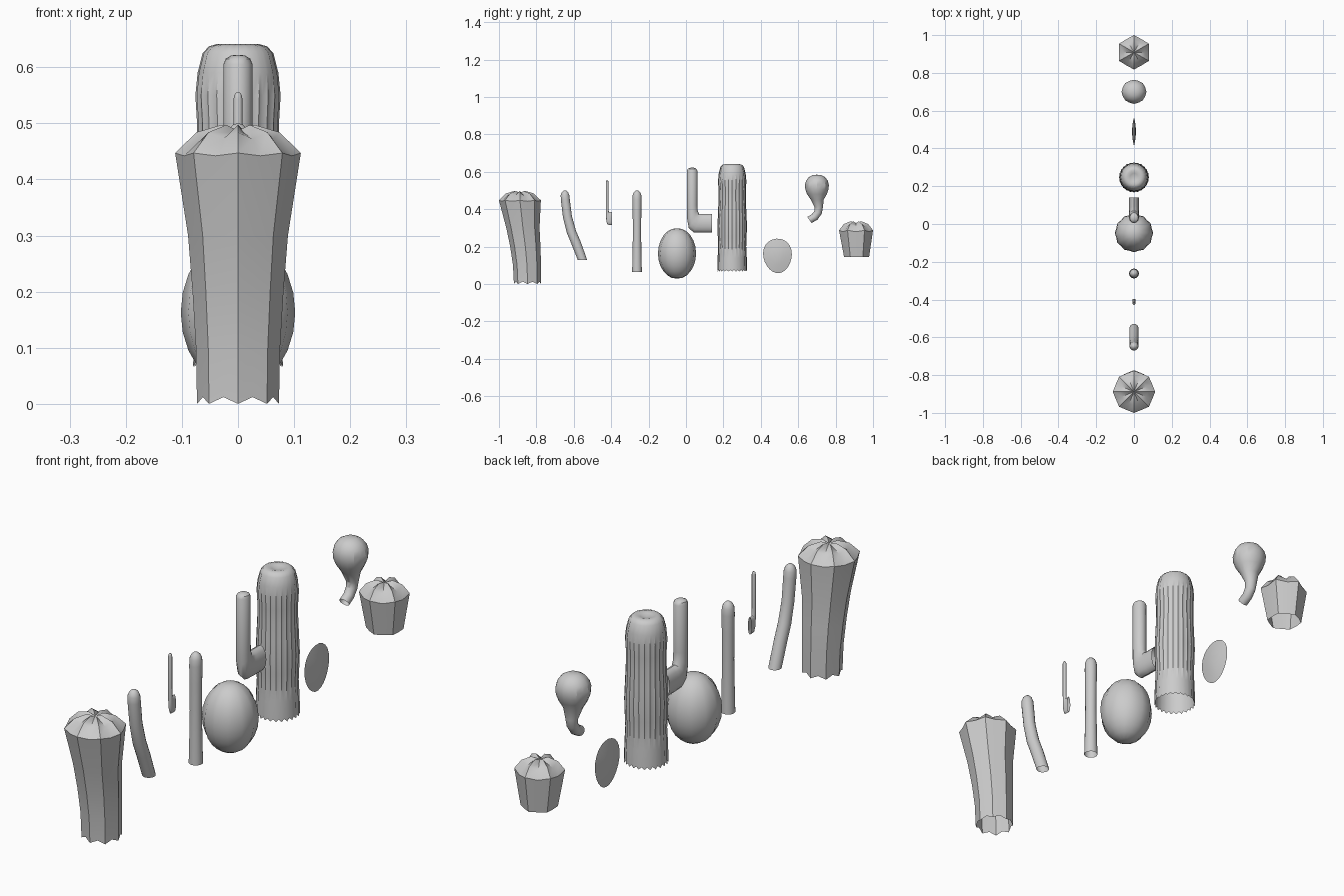
import bpy, bmesh
from math import sin, cos, pi, radians


def finish(bm, name, angle):
    me = bpy.data.meshes.new(name)
    bm.normal_update()
    bm.to_mesh(me)
    bm.free()
    ob = bpy.data.objects.new(name, me)
    bpy.context.collection.objects.link(ob)
    bpy.ops.object.select_all(action='DESELECT')
    ob.select_set(True)
    bpy.context.view_layer.objects.active = ob
    bpy.ops.object.shade_smooth_by_angle(angle=radians(angle))
    return ob


def loft(name, n, rings, top, bottom=None, angle=35):
    """Skin rings (y, z, rx, rs, tilt, valley factor, valley lift); odd points are rib valleys."""
    bm = bmesh.new()
    loops = []
    for y, z, rx, rs, tilt, vf, dz in rings:
        a = radians(tilt)
        loop = []
        for i in range(n):
            t = pi / 2 + 2 * pi * i / n
            f, lift = (vf, dz) if i % 2 else (1, 0)
            s = rs * f * sin(t)
            loop.append(bm.verts.new((rx * f * cos(t), y + s * cos(a), z + s * sin(a) + lift)))
        loops.append(loop)
    for lo, hi in zip(loops, loops[1:]):
        for i in range(n):
            j = (i + 1) % n
            bm.faces.new((lo[i], lo[j], hi[j], hi[i]))
    tip = bm.verts.new((0, *top))
    for i in range(n):
        bm.faces.new((loops[-1][i], loops[-1][(i + 1) % n], tip))
    if bottom:
        tip = bm.verts.new((0, *bottom))
        for i in range(n):
            bm.faces.new((loops[0][(i + 1) % n], loops[0][i], tip))
    return finish(bm, name, angle)


def upright(y, profile, vf=1, dz=0):
    """Level rings from (radius, z) points."""
    return [(y, z, r, r, 0, vf, dz) for r, z in profile]


# Large eight-ribbed trunk, leaning to the front
trunk = [(-.847, 0, .073, .073, 0, .93, .012), (-.85, .1, .075, .075, 0, .93, 0),
         (-.859, .2, .081, .081, 0, .93, 0), (-.872, .3, .089, .089, 0, .93, 0),
         (-.888, .447, .112, .112, 0, .93, -.005), (-.888, .484, .074, .074, 0, .92, -.012),
         (-.888, .497, .03, .03, 0, .9, -.014)]
loft("large_ribbed_trunk", 16, trunk, (-.888, .487), angle=30)

# Bent finger stem
bent = [(-.553, .127, .024, .025, 0), (-.588, .22, .024, .026, 8), (-.613, .28, .024, .025, 15),
        (-.634, .36, .023, .024, 10), (-.645, .45, .024, .024, 3), (-.647, .475, .023, .023, 0),
        (-.647, .49, .017, .017, 0), (-.647, .498, .008, .008, 0)]
loft("bent_stem", 16, [r + (1, 0) for r in bent], (-.647, .5))

# Straight finger stem
loft("straight_stem", 16, upright(-.262, [(.026, .065), (.024, .15), (.022, .27), (.023, .38), (.024, .45),
     (.023, .475), (.017, .49), (.008, .498)]), (-.262, .5))

# Barrel
barrel = [(.102 * sin(pi * k / 12), .163 - .136 * cos(pi * k / 12)) for k in range(1, 12)]
loft("barrel", 24, upright(-.048, barrel, .95), (-.048, .297), (-.048, .029), 40)

# Elbow arms: the same shape at two sizes
elbow = [(.139, .324, .026, .05, 90), (.09, .324, .026, .05, 90), (.065, .325, .026, .055, 63),
         (.0425, .337, .026, .047, 54), (.034, .37, .026, .037, 42), (.033, .42, .026, .028, 0),
         (.033, .605, .026, .028, 0), (.033, .615, .022, .023, 0), (.033, .621, .012, .012, 0)]
large_arm = loft("large_elbow_arm", 16, [r + (1, 0) for r in elbow], (.033, .622))
small_arm = loft("small_elbow_arm", 16, [r + (1, 0) for r in elbow], (.033, .622))
for v in small_arm.data.vertices:
    v.co = (v.co.x * .3, -.428 + (v.co.y - .005) * .24, .315 + (v.co.z - .273) * .688)

# Tall finely ribbed column with a dimpled crown
column = [(.08, .072), (.078, .14), (.075, .2), (.077, .25), (.079, .31), (.076, .38), (.073, .45),
          (.073, .5), (.076, .55), (.072, .59), (.063, .625), (.052, .637), (.038, .641), (.022, .637)]
rings = upright(.247, column, .955)
rings[0] = (.247, .066, .08, .08, 0, .955, .009)
loft("tall_column", 48, rings, (.247, .63), angle=45)

# Flat pad: egg outline, thicker in the middle
bm = bmesh.new()
outline = []
for k in range(24):
    t = 2 * pi * k / 24
    w = .076 * cos(t) * (1 + .12 * sin(t))
    outline.append((.49 + w - .008 * sin(t), .15 + .092 * sin(t) + .008 * cos(t)))
edge = [bm.verts.new((0, y, z)) for y, z in outline]
for side in (1, -1):
    inner = [bm.verts.new((side * .008, .49 + (y - .49) * .5, .15 + (z - .15) * .5)) for y, z in outline]
    mid = bm.verts.new((side * .011, .49, .15))
    for i in range(24):
        j = (i + 1) % 24
        for f in ((edge[i], edge[j], inner[j], inner[i]), (inner[i], inner[j], mid)):
            bm.faces.new(f if side > 0 else f[::-1])
finish(bm, "flat_pad", 8)

# Bulb fruit on a hooked stalk
bulb = [(.66, .342, .02, .02, -55), (.688, .358, .02, .021, -42), (.706, .383, .021, .021, -20),
        (.71, .41, .024, .022, 0), (.702, .45, .036, .034, 0), (.7, .48, .054, .053, 0),
        (.7, .505, .064, .062, 0), (.7, .53, .066, .064, 0), (.7, .552, .06, .058, 0),
        (.7, .571, .045, .044, 0), (.7, .583, .023, .022, 0)]
loft("bulb_fruit", 16, [r + (.97 if k > 4 else 1, 0) for k, r in enumerate(bulb)], (.7, .584), angle=30)

# Short six-ribbed stump
stump = [(.912, .145, .067, .067, 0, .9, 0), (.909, .287, .091, .091, 0, .88, -.008),
         (.909, .32, .065, .065, 0, .87, -.014), (.909, .335, .03, .03, 0, .85, -.016)]
loft("short_stump", 12, stump, (.909, .325), angle=30)
